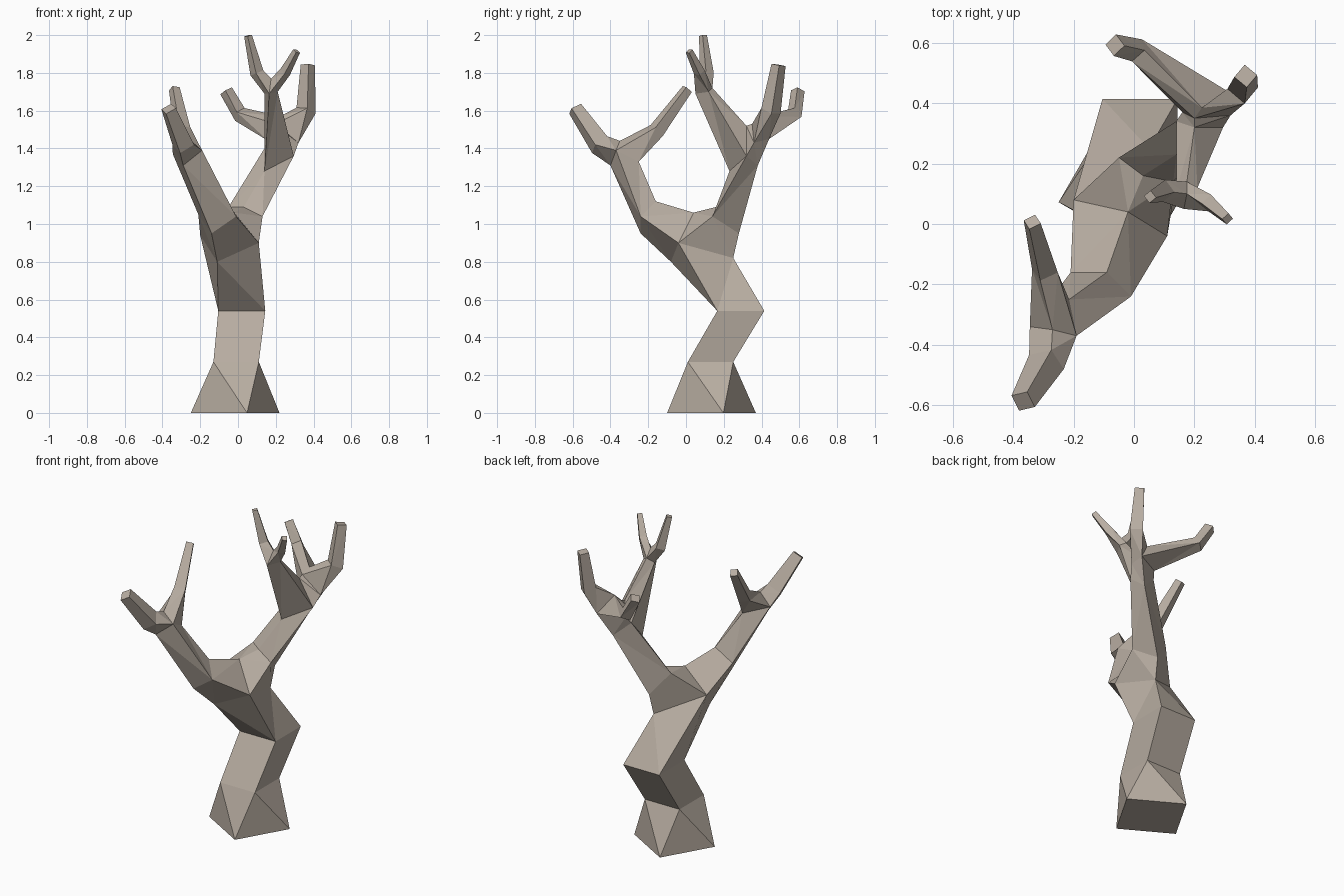
import bpy, bmesh, math
from mathutils import Vector

if "Cube" in bpy.data.objects:
    bpy.data.objects.remove(bpy.data.objects["Cube"])

bm = bmesh.new()


def ring(*pts):
    return [bm.verts.new(p) for p in pts]


def bridge(a, b):
    for i in range(4):
        j = (i + 1) % 4
        bm.faces.new((a[i], a[j], b[j], b[i]))
    return b


def centre(loop):
    return sum((v.co for v in loop), Vector()) / len(loop)


def flat_square(c, r, angle, z):
    """Horizontal square; first corner at the given angle, counter-clockwise."""
    return ring(*[(c[0] + r * math.cos(math.radians(angle + 90 * i)),
                   c[1] + r * math.sin(math.radians(angle + 90 * i)), z) for i in range(4)])


def aligned_square(loop, c, d, r):
    """Square across direction d, rolled to line up with the previous loop."""
    d = d.normalized()
    u = loop[0].co - loop[2].co
    u = (u - d * u.dot(d)).normalized()
    v = d.cross(u)
    if v.dot(loop[1].co - loop[3].co) < 0:
        v = -v
    return ring(c + u * r, c + v * r, c - u * r, c - v * r)


def fork(r, crotch, turn=0):
    """Split a ring in two loops that share a crotch point."""
    r = r[turn:] + r[:turn]
    n = bm.verts.new(crotch)
    return [r[0], r[1], n, r[3]], [n, r[1], r[2], r[3]]


def twig(loop, mid, r1, tip, r2):
    """Bent twig with a flat cut end."""
    mid, tip = Vector(mid), Vector(tip)
    m = bridge(loop, aligned_square(loop, mid, tip - centre(loop), r1))
    t = bridge(m, aligned_square(m, tip, tip - mid, r2))
    bm.faces.new(t)


# trunk
base = flat_square((-0.015, 0.135), 0.243, 195, 0)
bm.faces.new(base)
low = bridge(base, flat_square((-0.01, 0.13), 0.17, 225, 0.27))
bend = bridge(low, flat_square((0.02, 0.29), 0.176, 225, 0.54))
top = bridge(bend, ring((-0.11, -0.08, 0.80), (0.11, -0.04, 0.90),
                        (0.05, 0.25, 0.82), (-0.20, 0.08, 0.94)))
left, right = fork(top, (-0.02, 0.04, 1.06))

# front left limb and its two twigs
left = bridge(left, ring((-0.14, -0.24, 0.95), (-0.01, -0.24, 1.04),
                         (-0.09, -0.16, 1.12), (-0.21, -0.16, 1.05)))
left = bridge(left, ring((-0.29, -0.40, 1.31), (-0.19, -0.37, 1.39),
                         (-0.215, -0.25, 1.33), (-0.345, -0.34, 1.37)))
outer, inner = fork(left, (-0.27, -0.35, 1.44))
twig(outer, (-0.29, -0.457, 1.42), 0.062, (-0.367, -0.587, 1.61), 0.043)
twig(inner, (-0.295, -0.155, 1.495), 0.046, (-0.337, 0.007, 1.715), 0.03)

# back right limb
right = bridge(right, ring((0.03, 0.16, 1.09), (0.13, 0.14, 1.04),
                           (0.06, 0.28, 0.95), (-0.05, 0.22, 1.09)))
right = bridge(right, ring((0.14, 0.23, 1.28), (0.295, 0.32, 1.36),
                           (0.24, 0.38, 1.31), (0.14, 0.34, 1.40)))
fore, back = fork(right, (0.20, 0.32, 1.52))

# forward branch and its two twigs
fore = bridge(fore, ring((0.165, 0.05, 1.69), (0.21, 0.12, 1.70),
                         (0.175, 0.14, 1.72), (0.14, 0.11, 1.69)))
a, b = fork(fore, (0.175, 0.10, 1.77), 1)
twig(a, (0.25, 0.07, 1.805), 0.03, (0.31, 0.017, 1.915), 0.02)
twig(b, (0.10, 0.11, 1.80), 0.037, (0.053, 0.09, 1.997), 0.021)

# rear branch and its two twigs
back = bridge(back, ring((0.20, 0.35, 1.53), (0.32, 0.36, 1.43),
                         (0.31, 0.44, 1.45), (0.16, 0.37, 1.44)))
a, b = fork(back, (0.225, 0.385, 1.57), 1)
twig(a, (0.36, 0.45, 1.60), 0.053, (0.37, 0.49, 1.842), 0.038)
twig(b, (0.01, 0.575, 1.58), 0.042, (-0.063, 0.592, 1.705), 0.036)

# flat facets
bmesh.ops.triangulate(bm, faces=bm.faces[:], quad_method='SHORT_EDGE')
bmesh.ops.recalc_face_normals(bm, faces=bm.faces[:])
mesh = bpy.data.meshes.new("bare_tree")
bm.to_mesh(mesh)
bm.free()

bark = bpy.data.materials.new("pale_bark")
bark.diffuse_color = (0.48, 0.42, 0.36, 1)
bark.use_nodes = True
bark.node_tree.nodes["Principled BSDF"].inputs["Base Color"].default_value = bark.diffuse_color
mesh.materials.append(bark)
bpy.context.collection.objects.link(bpy.data.objects.new("bare_tree", mesh))
